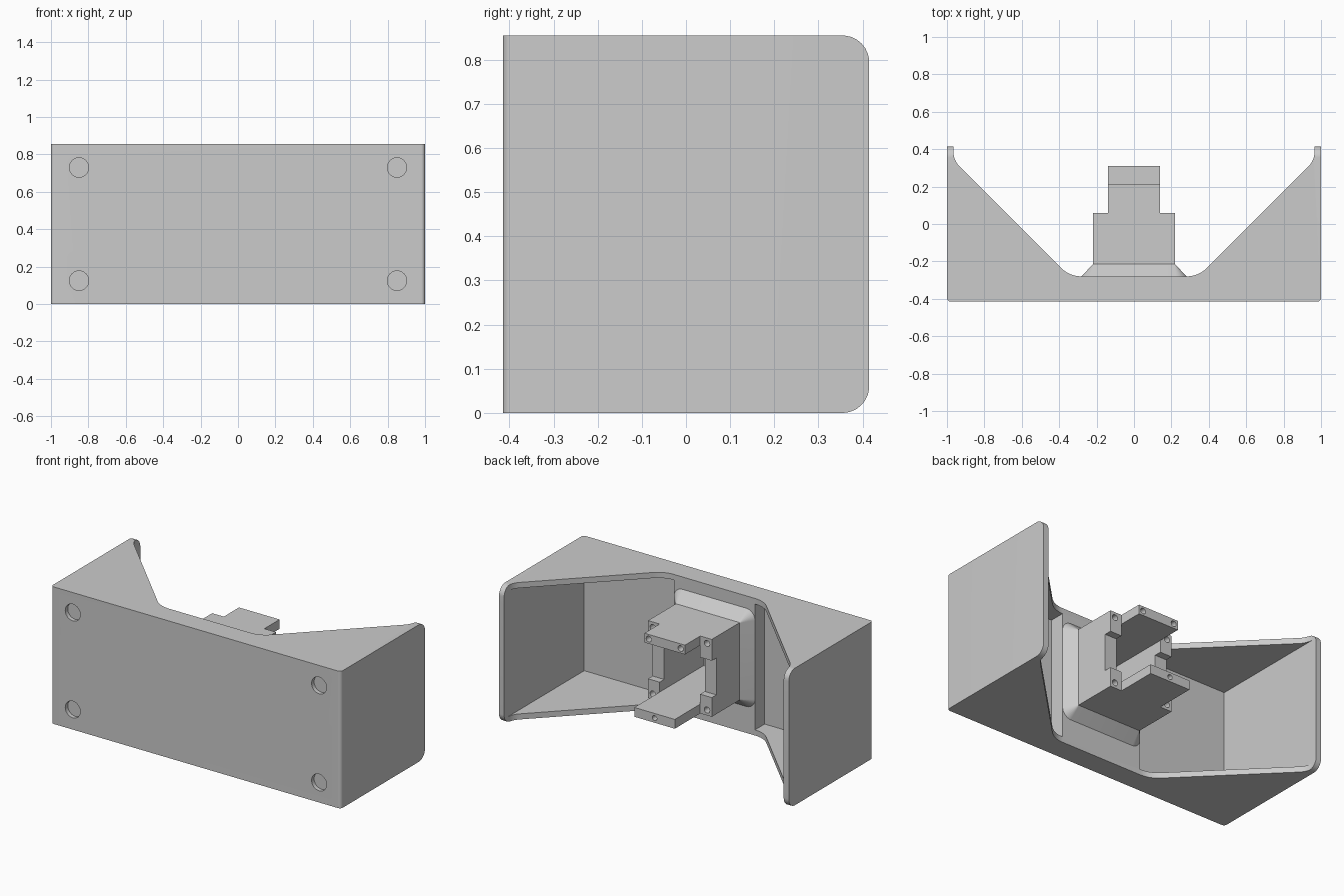
import bpy, bmesh, math
from mathutils import Vector

old = bpy.data.objects.get("Cube")
if old:
    bpy.data.objects.remove(old, do_unlink=True)

grey = bpy.data.materials.new("light_grey")
grey.use_nodes = True
grey.diffuse_color = (0.6, 0.6, 0.6, 1)
grey.node_tree.nodes["Principled BSDF"].inputs["Base Color"].default_value = (0.6, 0.6, 0.6, 1)


def fillet(corners, steps=8):
    """Turn (a, b, radius) corners into a rounded outline."""
    out, n = [], len(corners)
    for i, (a, b, r) in enumerate(corners):
        p = Vector((a, b))
        if r == 0:
            out.append(p)
            continue
        d1 = (Vector(corners[i - 1][:2]) - p).normalized()
        d2 = (Vector(corners[(i + 1) % n][:2]) - p).normalized()
        half = d1.angle(d2) / 2
        t = r / math.tan(half)
        c = p + (d1 + d2).normalized() * (r / math.sin(half))
        start, end = p + d1 * t - c, p + d2 * t - c
        out += [c + start.lerp(end, k / steps).normalized() * r for k in range(steps + 1)]
    return out


def rect(a0, a1, b0, b1, r=0.0):
    return fillet([(a0, b0, r), (a1, b0, r), (a1, b1, r), (a0, b1, r)])


def circle(a, b, r, n=24):
    return [Vector((a + r * math.cos(math.tau * k / n), b + r * math.sin(math.tau * k / n)))
            for k in range(n)]


PLACE = {"x": lambda p, h: (h, p[0], p[1]),
         "y": lambda p, h: (p[0], h, p[1]),
         "z": lambda p, h: (p[0], p[1], h)}


def loft(name, axis, outline, lo, hi, end_outline=None):
    """Solid between two outlines with equal point counts."""
    bm = bmesh.new()
    a = [bm.verts.new(PLACE[axis](p, lo)) for p in outline]
    b = [bm.verts.new(PLACE[axis](p, hi)) for p in (end_outline or outline)]
    bm.faces.new(a)
    bm.faces.new(b)
    for i in range(len(a)):
        bm.faces.new((a[i - 1], a[i], b[i], b[i - 1]))
    bmesh.ops.recalc_face_normals(bm, faces=bm.faces)
    me = bpy.data.meshes.new(name)
    bm.to_mesh(me)
    bm.free()
    me.materials.append(grey)
    ob = bpy.data.objects.new(name, me)
    bpy.context.collection.objects.link(ob)
    return ob


def activate(ob):
    bpy.ops.object.select_all(action='DESELECT')
    ob.select_set(True)
    bpy.context.view_layer.objects.active = ob


def carve(ob, cutter, operation='DIFFERENCE'):
    activate(ob)
    mod = ob.modifiers.new("carve", 'BOOLEAN')
    mod.operation, mod.solver, mod.object = operation, 'EXACT', cutter
    bpy.ops.object.modifier_apply(modifier=mod.name)
    bpy.data.objects.remove(cutter, do_unlink=True)


H = 0.855             # housing height
W = 0.035             # wall thickness
D = 0.415             # half depth
ZB, ZT = 0.23, 0.713  # bracket bottom and top
T = 0.058             # tongue thickness

# Housing: plan outline with the wide notch at the back
half = [(1, -D, 0.02), (1, D, 0), (1 - W, D, 0), (1 - W, 0.34, 0.11), (0.345, -0.28, 0.155)]
plan = half + [(-x, y, r) for x, y, r in reversed(half)]
housing = loft("housing", "z", fillet(plan), 0, H)

# Round the upper and lower back corners
side = fillet([(-D - 0.1, 0, 0), (D, 0, 0.06), (D, H, 0.06), (-D - 0.1, H, 0)])
carve(housing, loft("trim", "x", side, -1.1, 1.1), 'INTERSECT')

# Hollow pockets either side of the thick middle, and shallow front dimples
for s in (-1, 1):
    x0, x1 = sorted((s * 0.28, s * (1 - W)))
    carve(housing, loft("pocket", "y", rect(x0, x1, W, H - W), -0.375, 0.6))
    for z in (0.125, H - 0.125):
        carve(housing, loft("dimple", "y", circle(s * 0.85, z, 0.052), -0.5, -0.39))

# Flared base of the bracket
base = loft("bracket_base", "y", rect(-0.28, 0.28, ZB - 0.065, ZT + 0.065, 0.06), -0.28, -0.215,
            rect(-0.22, 0.22, ZB, ZT, 0.004))

# Bracket body, with a deep cavity running through it to the front wall
body = loft("bracket_body", "y", rect(-0.22, 0.22, ZB, ZT), -0.215, 0.06)
for part in (housing, base, body):
    carve(part, loft("cavity", "y", rect(-0.14, 0.14, ZB + T, ZT - T), -0.375, 0.2))

# Notched side walls and screw holes
carve(body, loft("notch", "y", rect(-0.3, 0.3, 0.35, 0.58), 0.015, 0.2))
for x in (-0.187, 0.187):
    for z in (ZB + 0.034, ZT - 0.034):
        carve(body, loft("hole", "y", circle(x, z, 0.019, 16), 0.0, 0.2))

# Upper and lower tongues
upper = loft("upper_tongue", "y", rect(-0.14, 0.14, ZT - T, ZT), 0.06, 0.21)
for x in (-0.11, 0.11):
    carve(upper, loft("hole", "y", circle(x, ZT - T / 2, 0.018, 16), 0.16, 0.4))
lower = loft("lower_tongue", "y", rect(-0.14, 0.14, ZB, ZB + T), 0.06, 0.31)
carve(lower, loft("hole", "y", circle(0, ZB + T / 2, 0.016, 16), 0.26, 0.5))

# Smooth only the rounded areas
for ob in (housing, base, body, upper, lower):
    activate(ob)
    bpy.ops.object.shade_smooth_by_angle(angle=math.radians(30))
